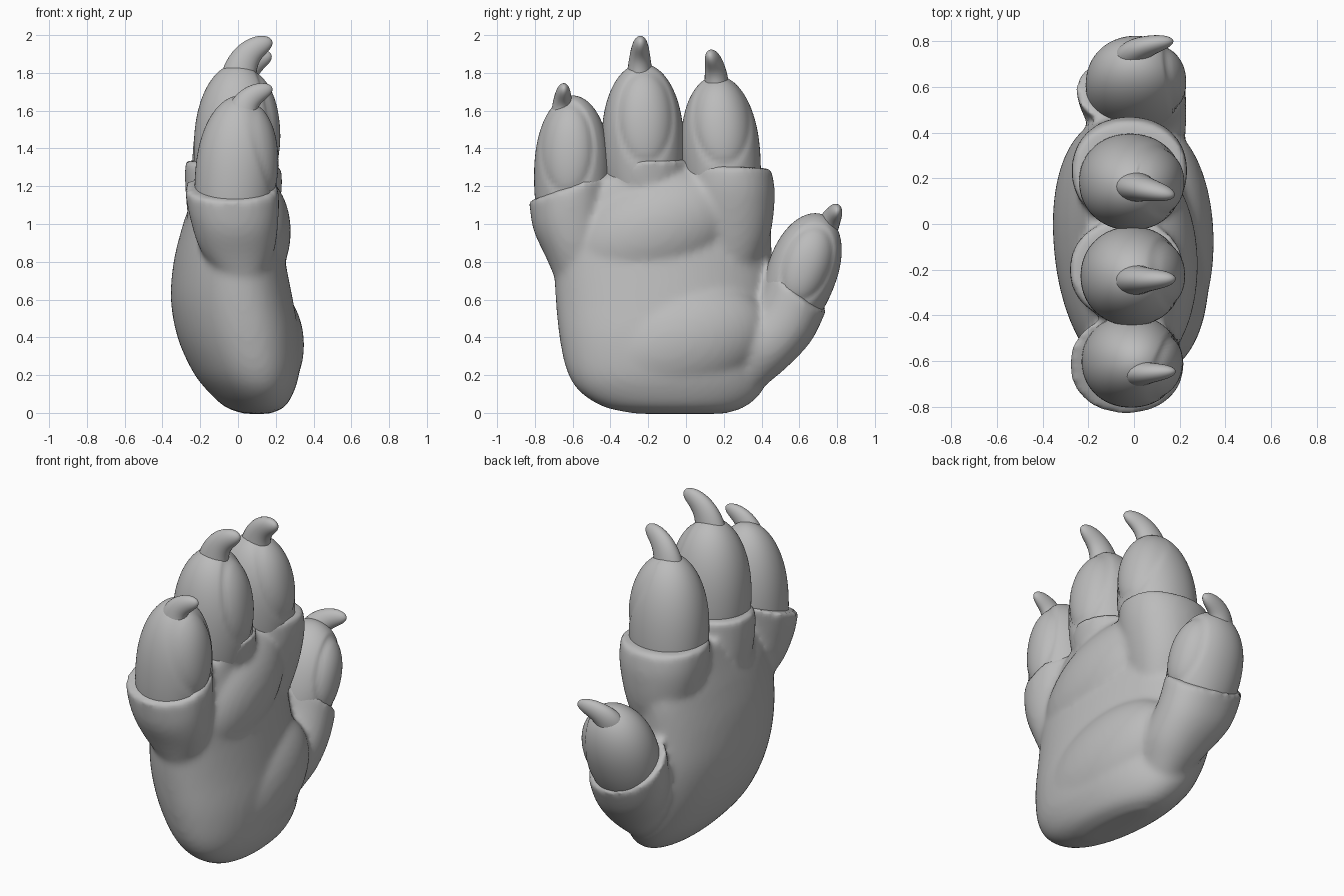
import bpy, bmesh, math
from mathutils import Vector, Matrix

if "Cube" in bpy.data.objects:
    bpy.data.objects.remove(bpy.data.objects["Cube"])

gray = bpy.data.materials.new("soft gray")
gray.diffuse_color = (0.5, 0.5, 0.5, 1)
gray.use_nodes = True
gray.node_tree.nodes["Principled BSDF"].inputs["Base Color"].default_value = gray.diffuse_color


def loft(bm, rings, n=48, power=2.0):
    """Skin closed rings, each (centre, u radius vector, v radius vector)."""
    loops = []
    e = 2 / power
    for c, u, v in rings:
        loop = []
        for i in range(n):
            a = 2 * math.pi * i / n
            ca, sa = math.cos(a), math.sin(a)
            p = c + u * math.copysign(abs(ca) ** e, ca) + v * math.copysign(abs(sa) ** e, sa)
            loop.append(bm.verts.new(p))
        loops.append(loop)
    for a, b in zip(loops, loops[1:]):
        for i in range(n):
            j = (i + 1) % n
            bm.faces.new((a[i], a[j], b[j], b[i]))
    bm.faces.new(loops[0][::-1])
    bm.faces.new(loops[-1])


def smooth_rows(rows, steps=5):
    """Catmull-Rom interpolation between rows of numbers."""
    out = []
    for i in range(len(rows) - 1):
        p = [rows[max(i - 1, 0)], rows[i], rows[i + 1], rows[min(i + 2, len(rows) - 1)]]
        for k in range(steps):
            t = k / steps
            out.append([b + 0.5 * t * (c - a + t * (2 * a - 5 * b + 4 * c - d
                        + t * (3 * (b - c) + d - a))) for a, b, c, d in zip(*p)])
    return out + [rows[-1]]


def finish(name, bm):
    bmesh.ops.recalc_face_normals(bm, faces=bm.faces)
    me = bpy.data.meshes.new(name)
    bm.to_mesh(me)
    bm.free()
    for p in me.polygons:
        p.use_smooth = True
    me.materials.append(gray)
    ob = bpy.data.objects.new(name, me)
    bpy.context.collection.objects.link(ob)
    return ob


def tilted(x, y, z, rx, rl, deg, dip=0, shear=0):
    """Ring whose sideways axis is turned by deg in the y-z plane."""
    a = math.radians(deg)
    return (Vector((x, y, z)), Vector((rx, 0, -dip)),
            Vector((-shear, math.cos(a), math.sin(a))) * rl)


# Palm core: z, x min, x max, y min, y max
bm = bmesh.new()
palm = [(-0.005, 0.04, 0.16, -0.26, 0.2), (0.03, -0.06, 0.24, -0.43, 0.31),
        (0.11, -0.15, 0.29, -0.56, 0.4), (0.22, -0.235, 0.32, -0.63, 0.44),
        (0.4, -0.315, 0.32, -0.67, 0.46), (0.6, -0.35, 0.285, -0.69, 0.465),
        (0.8, -0.335, 0.245, -0.7, 0.455), (0.98, -0.29, 0.21, -0.7, 0.45),
        (1.1, -0.25, 0.19, -0.62, 0.43), (1.24, -0.2, 0.17, -0.5, 0.4)]
loft(bm, [tilted((a + b) / 2, (c + d) / 2, z, (b - a) / 2, (d - c) / 2, 0, 0, 0.09)
          for z, a, b, c, d in smooth_rows(palm)], power=2.12)

# Heel pad and upper pad with the diagonal hollow between them
for loc, rad, deg in (((0.1, -0.08, 0.36), (0.25, 0.53, 0.32), 16),
                      ((0.04, -0.18, 0.96), (0.24, 0.48, 0.3), 23)):
    bmesh.ops.create_uvsphere(bm, u_segments=40, v_segments=24, radius=1,
                              matrix=Matrix.Translation(loc)
                              @ Matrix.Rotation(math.radians(deg), 4, 'X')
                              @ Matrix.Diagonal((*rad, 1)))

# Finger sleeves: x, y, z, x radius, side radius, tilt, dip
sleeves = [
    [(0.05, -0.52, 0.6, 0.05, 0.12, 10), (0.0, -0.575, 0.85, 0.19, 0.165, 15),
     (-0.02, -0.61, 1.04, 0.235, 0.21, 20), (-0.035, -0.615, 1.2, 0.25, 0.23, 20)],
    [(-0.08, -0.17, 0.75, 0.13, 0.15, 0), (-0.06, -0.18, 1.0, 0.2, 0.2, 0),
     (-0.04, -0.2, 1.2, 0.24, 0.215, 0), (-0.03, -0.2, 1.335, 0.25, 0.22, 2)],
    [(-0.02, 0.2, 0.65, 0.12, 0.12, 0), (-0.02, 0.235, 0.92, 0.2, 0.205, 0),
     (-0.02, 0.235, 1.16, 0.25, 0.235, -2), (-0.02, 0.23, 1.305, 0.25, 0.222, -3)],
    [(0.06, 0.27, 0.25, 0.13, 0.18, -40, 0), (0.035, 0.4, 0.36, 0.19, 0.18, -38, 0.02),
     (0.0, 0.52, 0.5, 0.23, 0.185, -38, 0.03), (-0.015, 0.59, 0.675, 0.24, 0.2, -40, 0.05)],
]
for rings in sleeves:
    loft(bm, [tilted(*r) for r in smooth_rows(rings)], power=2.15)

body = finish("palm_with_sleeves", bm)
mod = body.modifiers.new("merge", 'REMESH')
mod.mode = 'VOXEL'
mod.voxel_size = 0.018
mod.use_smooth_shade = True
mod = body.modifiers.new("soften", 'SMOOTH')
mod.factor = 0.5
mod.iterations = 11


def finger(name, base, tip, rx, rl, pad):
    """Bullet-shaped finger with a raised oval pad on its +x side."""
    b, t = Vector(base), Vector(tip)
    ang = -math.atan2(t.y - b.y, t.z - b.z)
    side = Vector((0, math.cos(ang), math.sin(ang)))
    up = Vector((0, -math.sin(ang), math.cos(ang)))
    bm = bmesh.new()
    rings = []
    for i in range(41):
        s = math.sin(i / 40 * math.pi / 2) * 0.9995
        if s < 0.35:
            k = 1 - 0.1 * ((0.35 - s) / 0.35) ** 2
        else:
            k = (1 - ((s - 0.35) / 0.65) ** 2.2) ** 0.5
        rings.append((b.lerp(t, s), Vector((rx * k, 0, 0)), side * rl * k))
    loft(bm, rings, n=72, power=2.08)
    py, pz, pw, ph = pad
    for v in bm.verts:
        if v.co.x > 0.02:
            q = Vector((0, v.co.y - py, v.co.z - pz))
            d = math.hypot(q.dot(side) / pw, q.dot(up) / ph)
            if d < 1:
                v.co.x += 0.01 * (1 - d ** 4)
            elif d < 1.25:
                v.co.x -= 0.008 * math.sin((d - 1) * 4 * math.pi)
    finish(name, bm)


def claw(name, base, bend, tip, r):
    """Tapered hook along a quadratic curve."""
    p0, p1, p2 = Vector(base), Vector(bend), Vector(tip)
    rings = []
    for i in range(25):
        s = math.sin(i / 24 * math.pi / 2)
        c = p0 * (1 - s) ** 2 + p1 * 2 * s * (1 - s) + p2 * s * s
        d = ((p1 - p0) * (1 - s) + (p2 - p1) * s).normalized()
        u = d.cross(Vector((1, 0, -1))).normalized()
        k = r * (1 - 0.55 * s) * math.sqrt(max(1 - s ** 10, 0.002))
        rings.append((c, u * k * 0.85, d.cross(u) * k * 1.15))
    bm = bmesh.new()
    loft(bm, rings, n=24)
    finish(name, bm)


# Fingers and thumb
finger("outer_finger", (-0.025, -0.602, 1.02), (0.01, -0.6, 1.68), 0.215, 0.203,
       (-0.63, 1.4, 0.12, 0.21))
finger("middle_finger", (-0.015, -0.225, 1.18), (0.0, -0.235, 1.85), 0.224, 0.218,
       (-0.215, 1.565, 0.125, 0.215))
finger("inner_finger", (-0.022, 0.198, 1.12), (0.0, 0.158, 1.785), 0.226, 0.21,
       (0.19, 1.55, 0.13, 0.21))
finger("thumb", (0.0, 0.555, 0.58), (0.01, 0.725, 1.05), 0.215, 0.185,
       (0.64, 0.79, 0.11, 0.18))

# Claws
claw("outer_claw", (0.02, -0.655, 1.55), (0.02, -0.655, 1.685), (0.182, -0.645, 1.718), 0.077)
claw("middle_claw", (0.0, -0.245, 1.75), (0.02, -0.245, 1.935), (0.182, -0.24, 1.964), 0.086)
claw("inner_claw", (0.0, 0.165, 1.68), (0.015, 0.16, 1.865), (0.178, 0.125, 1.89), 0.086)
claw("thumb_claw", (-0.01, 0.725, 0.94), (0.0, 0.78, 1.055), (0.172, 0.802, 1.07), 0.08)
